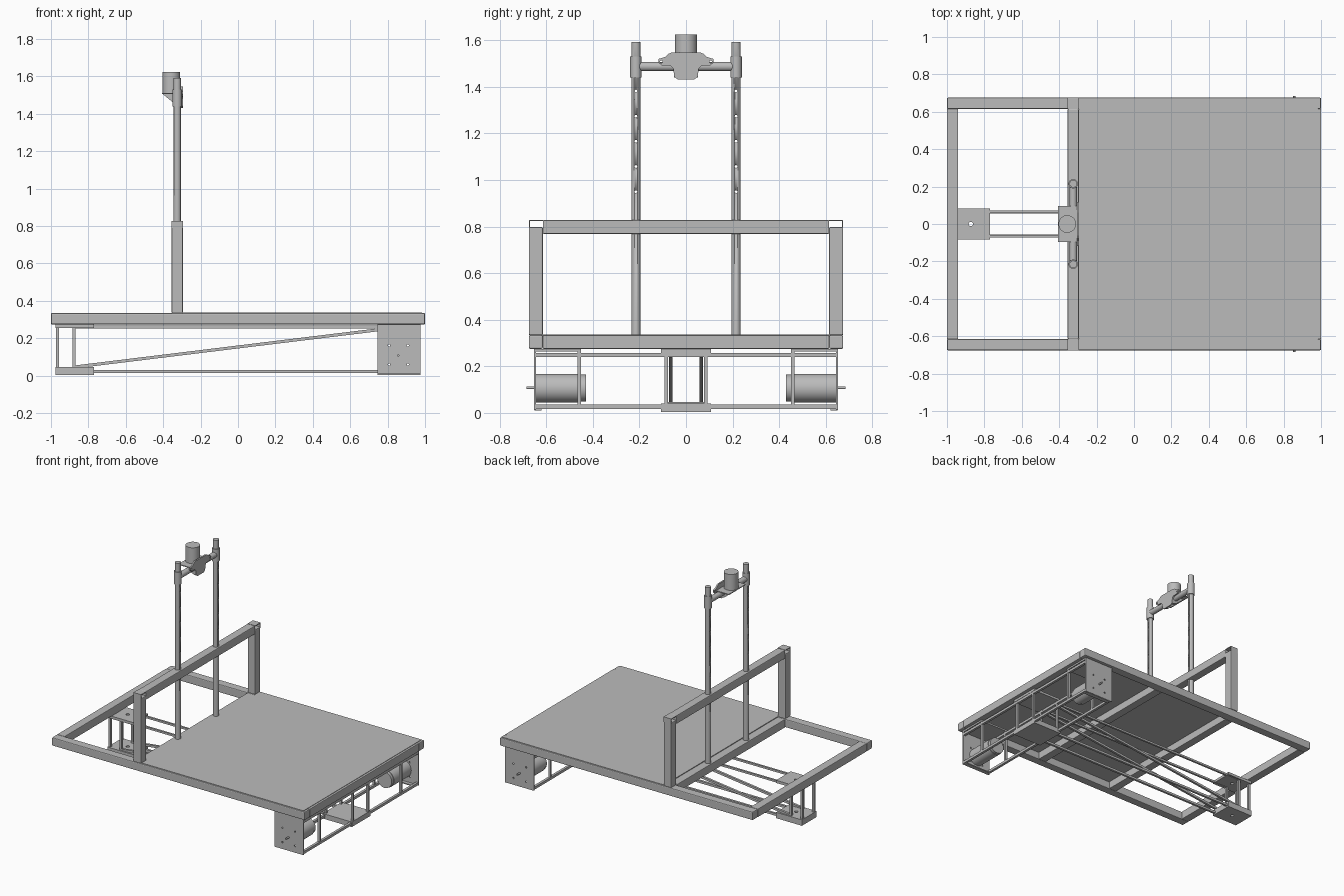
import bpy, bmesh, math
from mathutils import Vector

if "Cube" in bpy.data.objects:
    bpy.data.objects.remove(bpy.data.objects["Cube"])

steel = bpy.data.materials.new("steel_grey")
steel.use_nodes = True
GREY = (0.5, 0.5, 0.5, 1)
steel.diffuse_color = GREY
steel.node_tree.nodes["Principled BSDF"].inputs["Base Color"].default_value = GREY


def finish(name, bm):
    mesh = bpy.data.meshes.new(name)
    bm.to_mesh(mesh)
    bm.free()
    mesh.materials.append(steel)
    ob = bpy.data.objects.new(name, mesh)
    bpy.context.collection.objects.link(ob)
    return ob


def box(name, x, y, z, bevel=0):
    """Box from (min, max) ranges."""
    bm = bmesh.new()
    bmesh.ops.create_cube(bm, size=1)
    for v in bm.verts:
        v.co = [r[0] + (c + 0.5) * (r[1] - r[0]) for c, r in zip(v.co, (x, y, z))]
    ob = finish(name, bm)
    if bevel:
        m = ob.modifiers.new("rounded_edges", "BEVEL")
        m.width, m.segments = bevel, 2
    return ob


def rod(name, p, q, r, sides=24):
    """Cylinder, or square bar with four sides, from p to q."""
    p, q = Vector(p), Vector(q)
    bm = bmesh.new()
    bmesh.ops.create_cone(bm, cap_ends=True, segments=sides, radius1=r, radius2=r, depth=(q - p).length)
    ob = finish(name, bm)
    if sides == 4:
        for v in ob.data.vertices:
            a = math.pi / 4
            x, y = v.co.x, v.co.y
            v.co.x, v.co.y = x * math.cos(a) - y * math.sin(a), x * math.sin(a) + y * math.cos(a)
    else:
        for f in ob.data.polygons:
            f.use_smooth = len(f.vertices) == 4
    ob.location = (p + q) / 2
    ob.rotation_euler = (q - p).to_track_quat("Z", "Y").to_euler()
    return ob


def bar(name, p, q, w=0.016):
    return rod(name, p, q, w * 0.707, 4)


def drill(ob, holes, r):
    """Cut round through holes given as (start, end)."""
    for p, q in holes:
        cutter = rod("hole_cutter", p, q, r, 12)
        cutter.hide_render = True
        cutter.hide_viewport = True
        cutter.display_type = "WIRE"
        m = ob.modifiers.new("hole", "BOOLEAN")
        m.operation, m.object, m.solver = "DIFFERENCE", cutter, "EXACT"


def plate(name, outline, thickness, place):
    """Extruded flat outline; place maps (u, v, depth) to a point."""
    bm = bmesh.new()
    rings = [[bm.verts.new(place(u, v, d)) for u, v in outline] for d in (0, thickness)]
    bm.faces.new(rings[0])
    bm.faces.new(rings[1][::-1])
    n = len(outline)
    for i in range(n):
        j = (i + 1) % n
        bm.faces.new((rings[0][i], rings[1][i], rings[1][j], rings[0][j]))
    bmesh.ops.recalc_face_normals(bm, faces=bm.faces)
    return finish(name, bm)


T = 0.06            # square tube width
W = 0.675           # half width of the frame
LOW, TOP = 0.275, 0.334
BX = (-0.355, -0.295)   # upright frame position
sides = (("left", 1), ("right", -1))   # named as seen along +x, mirrored in y


def span(s, a, b):
    return tuple(sorted((s * a, s * b)))


# Base frame and deck
for n, s in sides:
    box(f"side_rail_{n}", (-1, 1), span(s, W - T, W), (LOW, TOP), 0.006)
for n, x in (("rear", -1), ("upright", BX[0]), ("middle", 0.27), ("front", 0.94)):
    box(f"cross_beam_{n}", (x, x + T), (-W + T, W - T), (LOW, TOP), 0.004)
box("deck_panel", (BX[1], 0.985), (-W + 0.008, W - 0.008), (TOP - 0.006, TOP + 0.003))

# Upright hoop with open tube ends at the upper corners
for n, s in sides:
    box(f"hoop_post_{n}", BX, span(s, W - T, W), (TOP, 0.798), 0.005)
    box(f"hoop_end_wall_{n}", BX, span(s, W - 0.005, W), (0.79, 0.828))
    box(f"hoop_top_wall_{n}", BX, span(s, W - T, W), (0.823, 0.828))
box("hoop_top_beam", BX, (-W + T, W - T), (0.768, 0.828), 0.005)

# Mast poles with adjustment holes, and collars
MX = -0.325
for n, s in sides:
    y = s * 0.215
    pole = rod(f"mast_pole_{n}", (MX, y, TOP - 0.03), (MX, y, 1.592), 0.02)
    drill(pole, [((MX - 0.1, y, 0.95 + i * 0.108), (MX + 0.1, y, 0.95 + i * 0.108)) for i in range(5)], 0.006)
    rod(f"mast_collar_{n}", (MX, y, 1.44), (MX, y, 1.53), 0.025)
rod("mast_cross_tube", (MX, -0.215, 1.487), (MX, 0.215, 1.487), 0.02)

# Mounting plate with ears and a lower tongue
half = [(0.035, 1.432), (0.05, 1.442), (0.055, 1.478), (0.065, 1.49), (0.105, 1.492),
        (0.118, 1.505), (0.117, 1.52), (0.09, 1.528), (0.075, 1.542), (0.062, 1.547)]
outline = half + [(-y, z) for y, z in reversed(half)]
mount = plate("mount_plate", outline, 0.01, lambda u, v, d: (-0.305 + d, u, v))
drill(mount, [((-0.31, y, z), (-0.28, y, z)) for y in (-0.106, 0.106) for z in (1.508,)], 0.006)

# Sensor and its bracket
rod("sensor_body", (-0.357, 0, 1.51), (-0.357, 0, 1.625), 0.047, 40)
box("sensor_shelf", (-0.405, -0.305), (-0.095, 0.095), (1.505, 1.511))
for n, s in sides:
    plate(f"sensor_gusset_{n}", [(-0.403, 1.506), (-0.305, 1.506), (-0.305, 1.44), (-0.34, 1.455)], 0.006,
          lambda u, v, d: (u, s * (0.045 + d), v))

# Motor housings at the front corners
X0, X1, MC = 0.745, 0.975, 0.857
for n, s in sides:
    wall = box(f"motor_wall_{n}", (X0, X1), span(s, 0.645, 0.653), (0.012, LOW))
    drill(wall, [((x, s * 0.6, z), (x, s * 0.7, z)) for x in (0.808, 0.908) for z in (0.06, 0.162)], 0.006)
    box(f"motor_top_flange_{n}", (X0, X1), span(s, 0.45, 0.65), (0.263, LOW))
    box(f"motor_bottom_lip_{n}", (X0 + 0.01, X1 - 0.01), span(s, 0.62, 0.65), (0.01, 0.017))
    rod(f"motor_body_{n}", (MC, s * 0.45, 0.106), (MC, s * 0.645, 0.106), 0.062, 40)
    rod(f"motor_cap_{n}", (MC, s * 0.43, 0.106), (MC, s * 0.45, 0.106), 0.058, 40)
    rod(f"motor_shaft_{n}", (MC, s * 0.64, 0.108), (MC, s * 0.685, 0.108), 0.006, 16)

# Axle truss between the housings
for n, x in (("front", X1 - 0.01), ("rear", X0 + 0.01)):
    bar(f"axle_lower_bar_{n}", (x, -0.648, 0.026), (x, 0.648, 0.026), 0.018)
    bar(f"axle_upper_bar_{n}", (x, -0.648, 0.248), (x, 0.648, 0.248), 0.018)
    for m, s in sides:
        bar(f"axle_strut_{n}_{m}", (x, s * 0.458, 0.03), (x, s * 0.458, 0.265))
        bar(f"axle_inner_strut_{n}_{m}", (x, s * 0.085, 0.03), (x, s * 0.085, 0.265))

# Centre tray, rear wheel mount and their rods
box("centre_tray", (X0, X1), (-0.107, 0.107), (0.004, 0.04))
box("centre_top_plate", (X0, X1), (-0.107, 0.107), (0.258, LOW))
CX0, CX1, CM = -0.975, -0.77, -0.872
for n, z in (("lower", (0.004, 0.046)), ("upper", (0.256, LOW))):
    p = box(f"wheel_mount_{n}", (CX0, CX1), (-0.083, 0.083), z)
    drill(p, [((CM, 0, z[0] - 0.05), (CM, 0, z[1] + 0.05))], 0.012)
for n, s in sides:
    y = s * 0.065
    for m, x in (("outer", CX0 + 0.009), ("inner", -0.877)):
        bar(f"wheel_mount_strut_{m}_{n}", (x, y, 0.04), (x, y, 0.26))
    bar(f"truss_lower_rod_{n}", (CX1 - 0.02, y, 0.022), (X0 + 0.02, y, 0.022))
    bar(f"truss_upper_rod_{n}", (CX1 - 0.1, y, 0.26), (X0 + 0.02, y, 0.26), 0.014)
    bar(f"truss_diagonal_rod_{n}", (-0.87, y, 0.047), (X0 + 0.01, y, 0.246))
